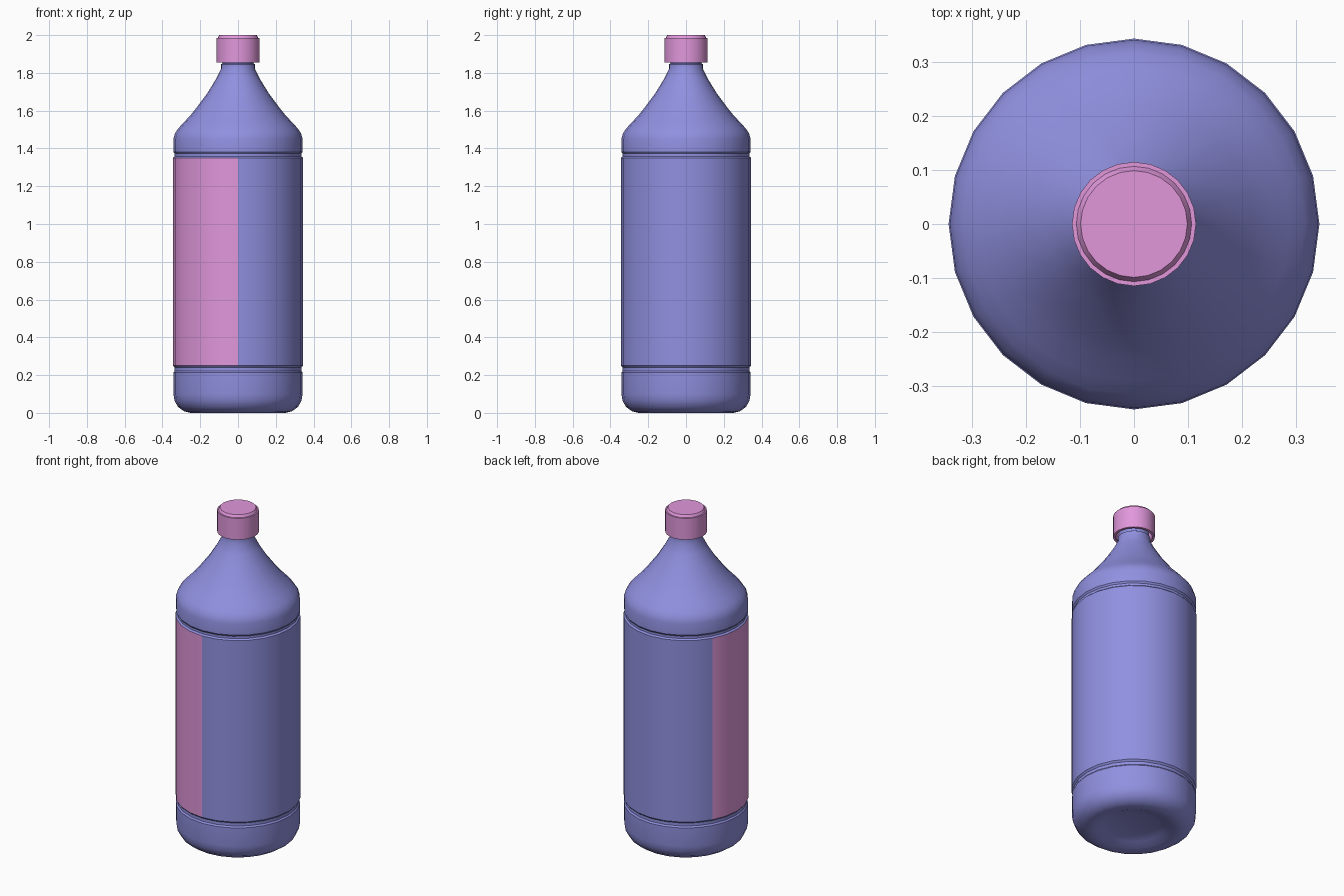
import bpy, bmesh
from math import cos, sin, tau, radians

SIDES = 24

cube = bpy.data.objects.get("Cube")
if cube:
    bpy.data.objects.remove(cube, do_unlink=True)


def material(name, rgb):
    mat = bpy.data.materials.new(name)
    mat.use_nodes = True
    color = (*rgb, 1)
    mat.diffuse_color = color
    mat.node_tree.nodes["Principled BSDF"].inputs["Base Color"].default_value = color
    return mat


def lathe(name, profile, materials, rule=None):
    """Spin (radius, height) points round z; a radius of 0 closes to a pole."""
    bm = bmesh.new()
    rings = []
    for r, z in profile:
        count = SIDES if r else 1
        rings.append([bm.verts.new((r * cos(tau * i / SIDES), r * sin(tau * i / SIDES), z))
                      for i in range(count)])
    for low, high in zip(rings, rings[1:]):
        for i in range(SIDES):
            j = (i + 1) % SIDES
            corners = [low[i % len(low)], low[j % len(low)],
                       high[j % len(high)], high[i % len(high)]]
            face = bm.faces.new(list(dict.fromkeys(corners)))
            if rule:
                face.material_index = rule(face.calc_center_median(), i)
    bmesh.ops.recalc_face_normals(bm, faces=bm.faces)
    mesh = bpy.data.meshes.new(name)
    bm.to_mesh(mesh)
    bm.free()
    for mat in materials:
        mesh.materials.append(mat)
    obj = bpy.data.objects.new(name, mesh)
    bpy.context.collection.objects.link(obj)
    bpy.ops.object.select_all(action="DESELECT")
    obj.select_set(True)
    bpy.context.view_layer.objects.active = obj
    bpy.ops.object.shade_smooth_by_angle(angle=radians(30))
    return obj


blue = material("blue plastic", (0.28, 0.28, 0.75))
pink = material("pink plastic", (0.75, 0.31, 0.71))

# Bottle: dished base, grooves above and below the label panel, shoulder, neck
base = [(0, 0.035), (0.128, 0.035), (0.17, 0.022), (0.215, 0.004), (0.25, 0),
        (0.285, 0.008), (0.318, 0.032), (0.336, 0.065), (0.342, 0.1)]
panel = [(0.342, 0.213), (0.335, 0.222), (0.335, 0.24), (0.344, 0.25),
         (0.344, 1.35), (0.335, 1.358), (0.335, 1.372), (0.342, 1.382)]
shoulder = [(0.342, 1.45), (0.334, 1.48), (0.317, 1.505), (0.29, 1.535),
            (0.252, 1.575), (0.22, 1.615), (0.164, 1.69), (0.118, 1.765), (0.09, 1.82)]
neck = [(0.09, 1.845), (0.082, 1.85), (0.082, 1.93), (0, 1.93)]


def label_rule(center, side):
    return int(0.25 < center.z < 1.35 and center.length > 0.3 and 10 <= side < 18)


lathe("bottle", base + panel + shoulder + neck, [blue, pink], label_rule)

# Screw cap: hollow skirt with a raised, bevelled top
lathe("cap", [(0, 1.94), (0.1, 1.94), (0.1, 1.855), (0.115, 1.855),
              (0.115, 1.985), (0.107, 1.985), (0.099, 2), (0, 2)], [pink])
